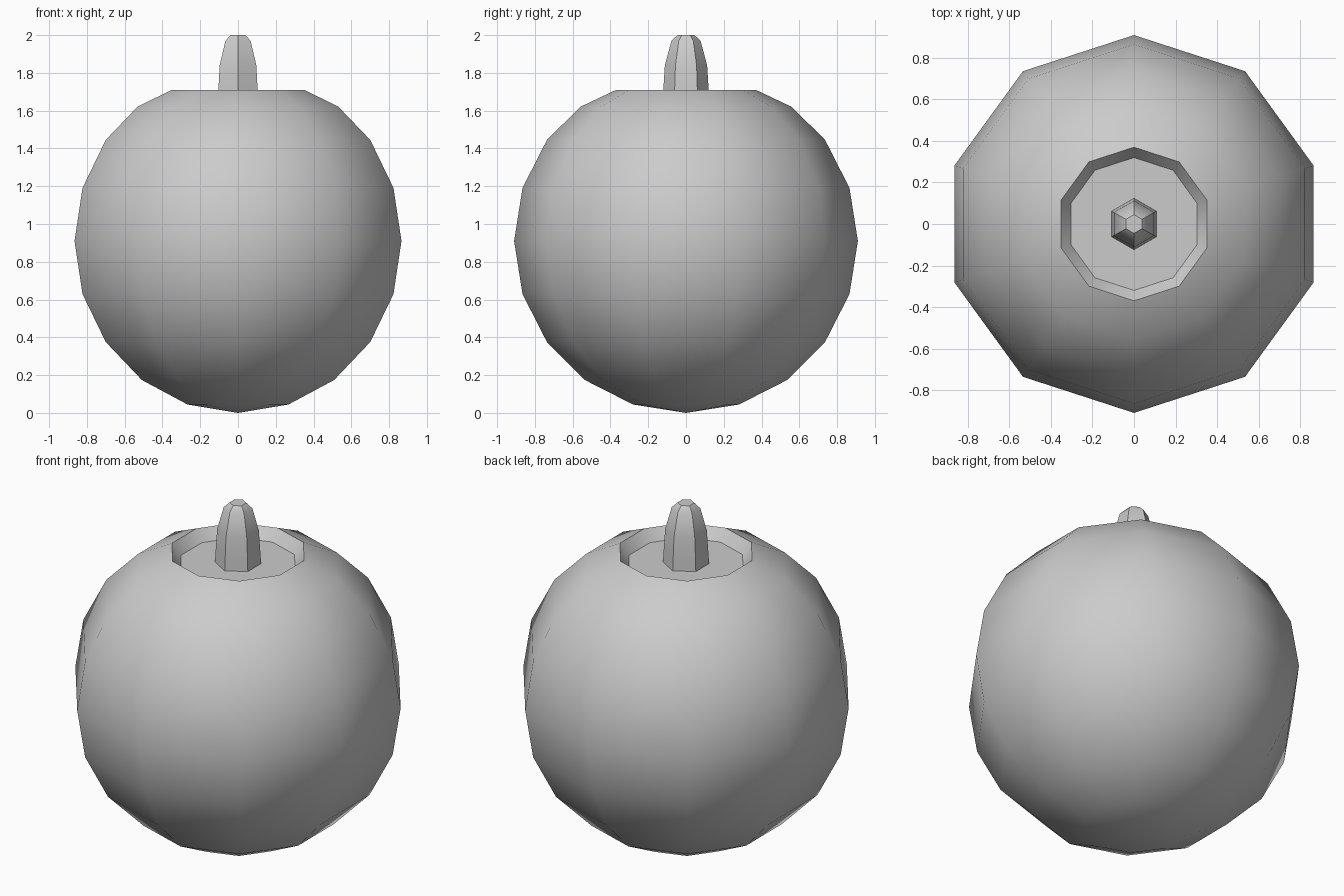
import bpy, bmesh, math

if "Cube" in bpy.data.objects:
    bpy.data.objects.remove(bpy.data.objects["Cube"])


def lathe(name, profile, sides):
    """Spin (radius, z) points around z; radius 0 makes a pole, open ends get a cap."""
    bm = bmesh.new()
    rings = []
    for r, z in profile:
        if r == 0:
            rings.append([bm.verts.new((0, 0, z))] * sides)
        else:
            rings.append([bm.verts.new((r * math.sin(2 * math.pi * i / sides),
                                        r * math.cos(2 * math.pi * i / sides), z))
                          for i in range(sides)])
    for a, b in zip(rings, rings[1:]):
        for i in range(sides):
            j = (i + 1) % sides
            bm.faces.new(list(dict.fromkeys((a[i], a[j], b[j], b[i]))))
    for end, (r, z) in ((rings[0], profile[0]), (rings[-1], profile[-1])):
        if r > 0:
            bm.faces.new(end)
    bmesh.ops.recalc_face_normals(bm, faces=bm.faces[:])
    mesh = bpy.data.meshes.new(name)
    bm.to_mesh(mesh)
    bm.free()
    obj = bpy.data.objects.new(name, mesh)
    bpy.context.collection.objects.link(obj)
    bpy.ops.object.select_all(action='DESELECT')
    obj.select_set(True)
    bpy.context.view_layer.objects.active = obj
    bpy.ops.object.shade_smooth_by_angle(angle=math.radians(42))
    return obj


# Round body: ten-sided sphere, flattened on top with a sunken dish
R = 0.91
body = [(0, 0)]
body += [(R * math.sin(math.radians(18 * k)), R - R * math.cos(math.radians(18 * k)))
         for k in range(1, 8)]
body += [(0.56, 1.62), (0.37, 1.71), (0.32, 1.645)]
lathe("body", body, 10)

# Six-sided tapering stem standing in the dish
lathe("stem", [(0.124, 1.645), (0.12, 1.71), (0.112, 1.84), (0.077, 1.97), (0.045, 2.0)], 6)
